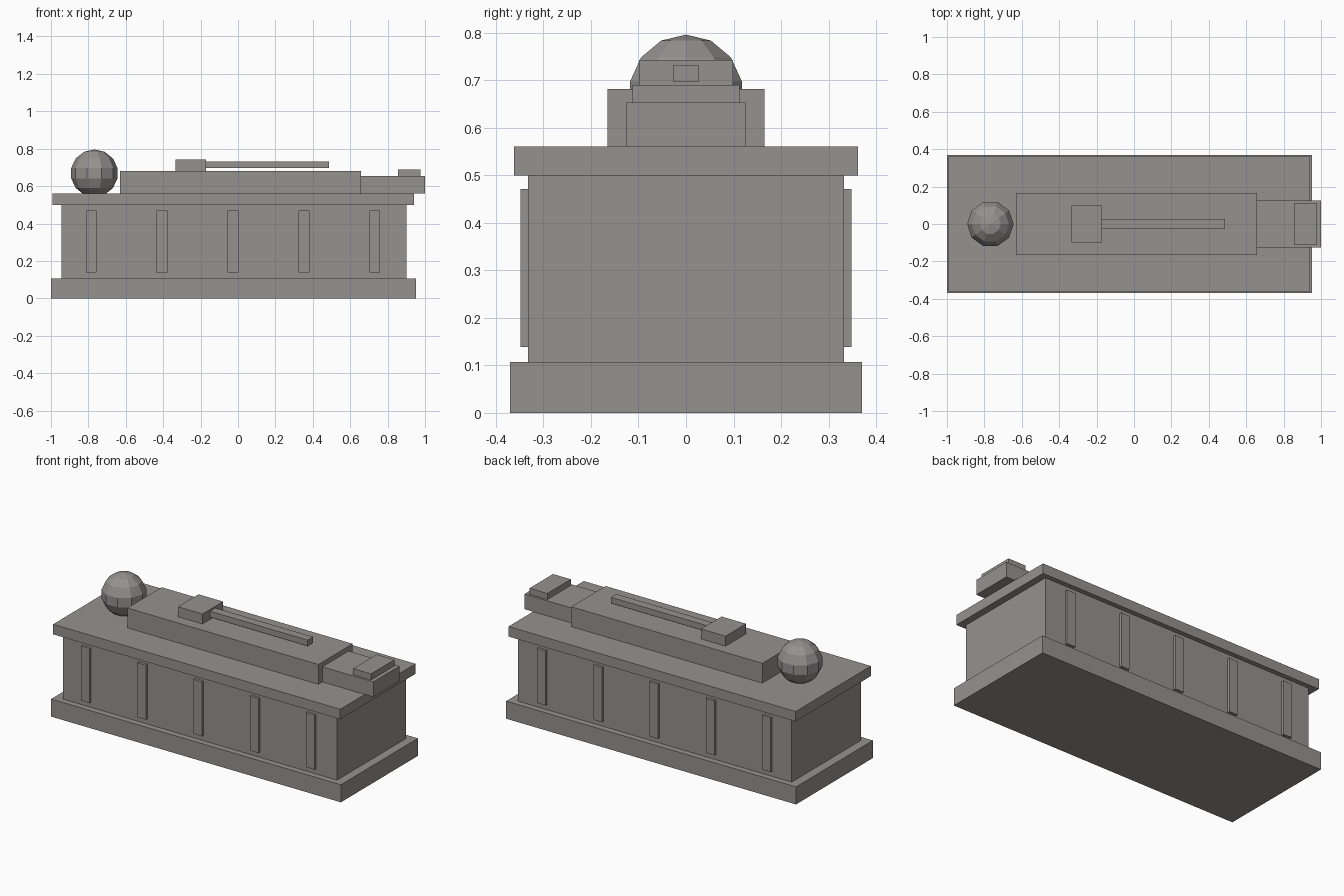
import bpy
import math

cube = bpy.data.objects.get("Cube")
if cube:
    bpy.data.objects.remove(cube, do_unlink=True)

# Weathered stone
stone = bpy.data.materials.new("grey_stone")
stone.use_nodes = True
colour = (0.30, 0.29, 0.275, 1)
stone.diffuse_color = colour
bsdf = stone.node_tree.nodes["Principled BSDF"]
bsdf.inputs["Base Color"].default_value = colour
bsdf.inputs["Roughness"].default_value = 0.9


def block(name, x0, x1, y0, y1, z0, z1):
    """Axis-aligned stone block between the given limits."""
    bpy.ops.mesh.primitive_cube_add(size=1)
    ob = bpy.context.object
    ob.name = name
    ob.location = ((x0 + x1) / 2, (y0 + y1) / 2, (z0 + z1) / 2)
    ob.scale = (x1 - x0, y1 - y0, z1 - z0)
    ob.data.materials.append(stone)
    return ob


def centred(name, x0, x1, half, z0, z1):
    return block(name, x0, x1, -half, half, z0, z1)


# Tomb chest
centred("plinth", -1, 0.952, 0.37, 0, 0.107)
centred("chest", -0.945, 0.9, 0.333, 0.107, 0.5)
centred("lid_slab", -0.992, 0.942, 0.362, 0.5, 0.561)

# Pilasters along both long sides
wall, front = 0.333, 0.348
for i in range(5):
    x = -0.785 + 0.379 * i
    block(f"pilaster_right_{i}", x - 0.029, x + 0.029, -front, -wall, 0.139, 0.471)
    block(f"pilaster_left_{i}", x - 0.029, x + 0.029, wall, front, 0.139, 0.471)

# Reclining effigy
centred("effigy_torso", -0.63, 0.657, 0.165, 0.561, 0.682)
centred("effigy_legs", 0.657, 1, 0.126, 0.561, 0.653)
centred("effigy_feet", 0.855, 0.975, 0.113, 0.653, 0.69)
centred("folded_hands", -0.335, -0.17, 0.099, 0.682, 0.743)
centred("sword_blade", -0.17, 0.487, 0.026, 0.696, 0.732)

# Faceted head
bpy.ops.mesh.primitive_uv_sphere_add(segments=10, ring_count=7, radius=0.127,
                                     location=(-0.768, 0, 0.669),
                                     rotation=(0, 0, math.pi / 2))
head = bpy.context.object
head.name = "effigy_head"
head.data.materials.append(stone)
